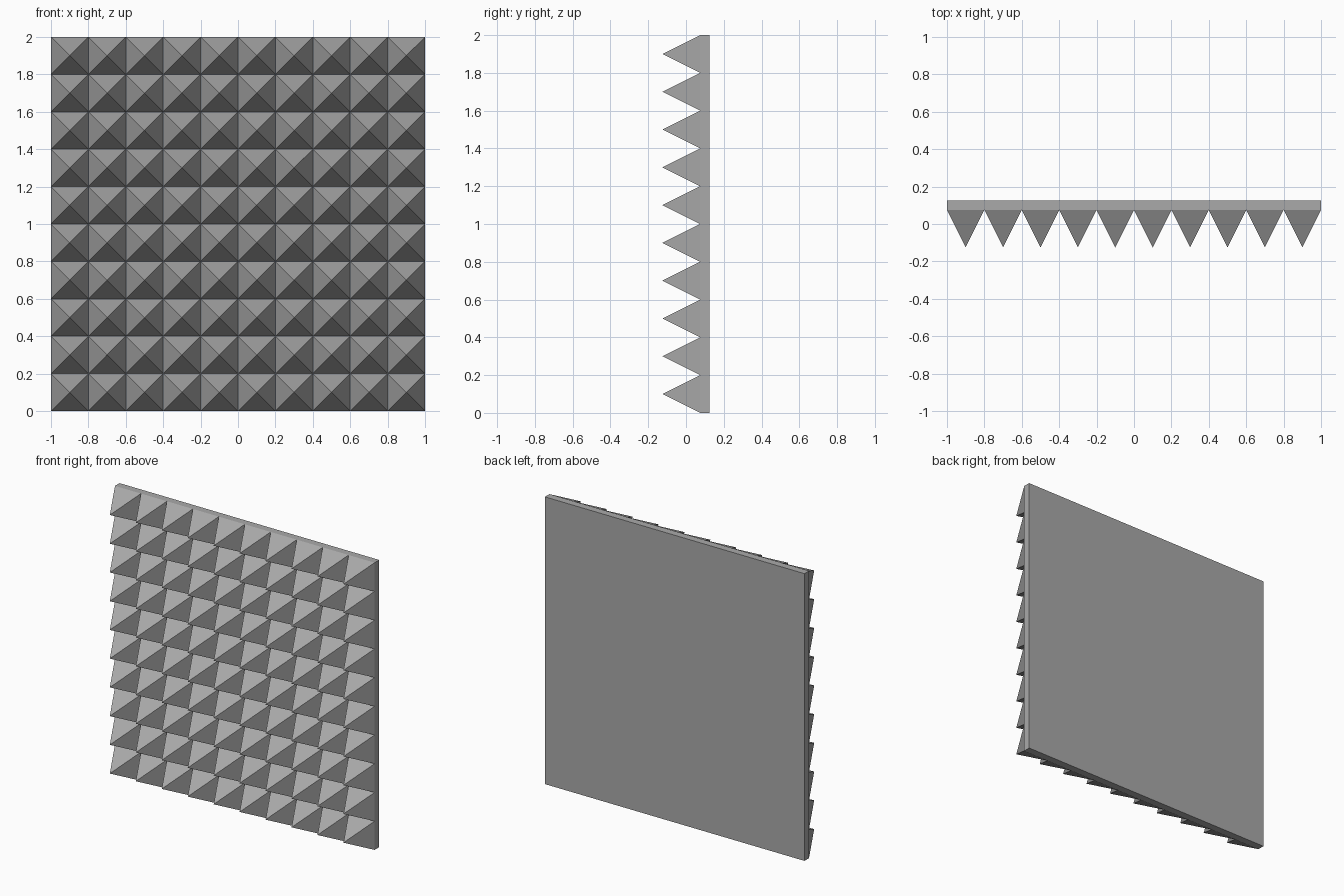
import bpy, bmesh
from math import radians
from mathutils import Matrix, Vector

CELLS = 10        # pyramids along each side
SPIKE = 0.2       # pyramid height
PLATE = 0.05      # backing thickness
DEPTH = SPIKE + PLATE

default = bpy.data.objects.get("Cube")
if default:
    bpy.data.objects.remove(default, do_unlink=True)


def make_material(name, colour):
    mat = bpy.data.materials.new(name)
    mat.use_nodes = True
    mat.diffuse_color = colour
    mat.node_tree.nodes["Principled BSDF"].inputs["Base Color"].default_value = colour
    return mat


bm = bmesh.new()

# Square grid, one cell per pyramid
bmesh.ops.create_grid(bm, x_segments=CELLS, y_segments=CELLS, size=1)
cells = bm.faces[:]
rim = [e for e in bm.edges if e.is_boundary]

# Backing plate: pull the rim back and close it
walls = bmesh.ops.extrude_edge_only(bm, edges=rim)["geom"]
back_verts = [g for g in walls if isinstance(g, bmesh.types.BMVert)]
back_edges = [g for g in walls if isinstance(g, bmesh.types.BMEdge)]
bmesh.ops.translate(bm, verts=back_verts, vec=Vector((0, 0, -PLATE)))
bmesh.ops.contextual_create(bm, geom=back_edges)

# Raise each cell into a pyramid
for tip in bmesh.ops.poke(bm, faces=cells)["verts"]:
    tip.co.z = SPIKE

# Stand the panel upright with the pyramids facing the front
bmesh.ops.rotate(bm, verts=bm.verts, cent=(0, 0, 0),
                 matrix=Matrix.Rotation(radians(90), 3, "X"))
bmesh.ops.translate(bm, verts=bm.verts, vec=Vector((0, DEPTH / 2 - PLATE, 1)))
bmesh.ops.recalc_face_normals(bm, faces=bm.faces)

mesh = bpy.data.meshes.new("pyramid_foam_panel")
bm.to_mesh(mesh)
bm.free()
mesh.materials.append(make_material("foam_grey", (0.4, 0.4, 0.4, 1)))
panel = bpy.data.objects.new("pyramid_foam_panel", mesh)
bpy.context.collection.objects.link(panel)
